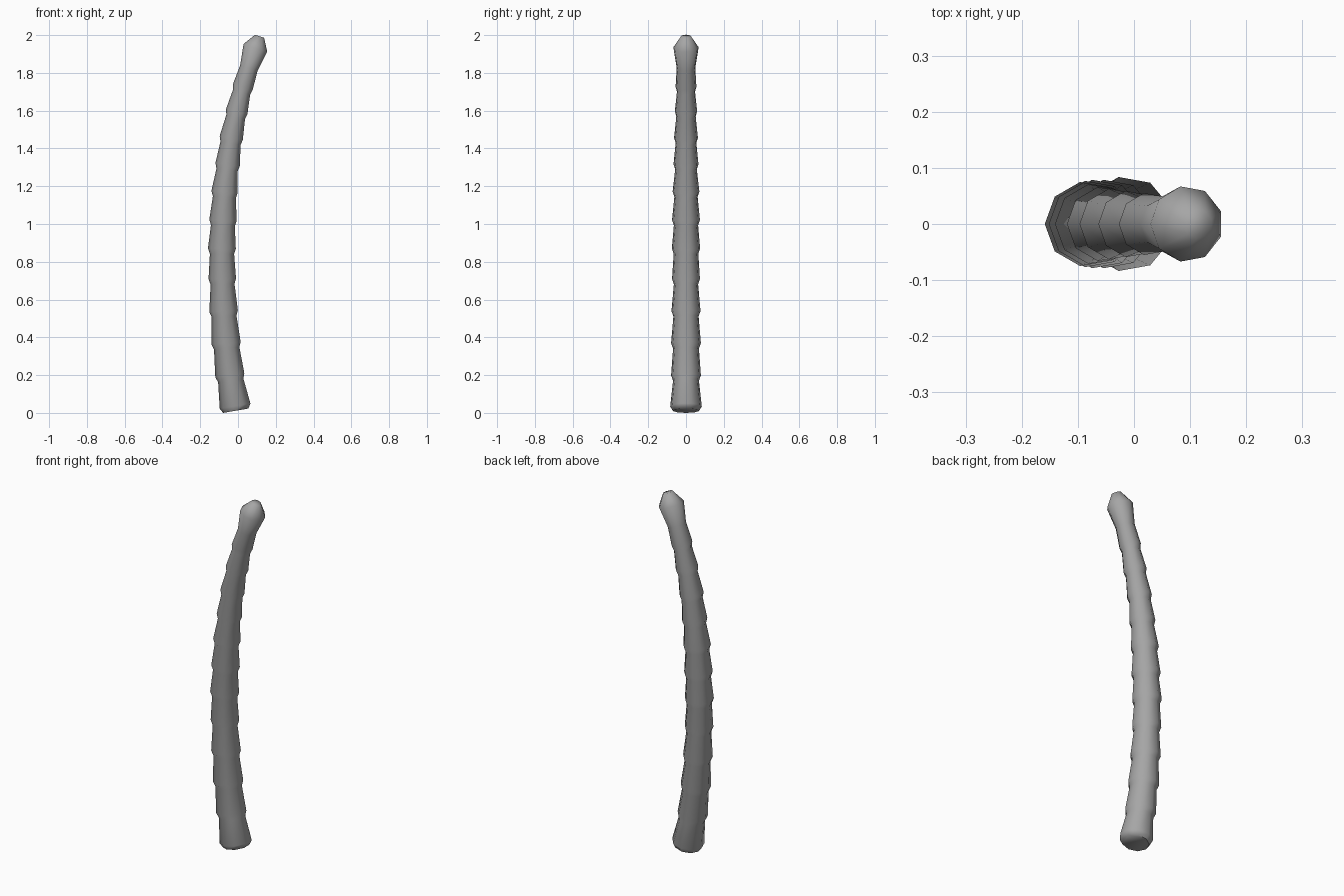
import bpy, bmesh, math
from mathutils import Vector

cube = bpy.data.objects.get("Cube")
if cube:
    bpy.data.objects.remove(cube)

SIDES = 9
# Flared growth rings up the curved stem: (centre x, centre z, radius)
base = (-0.013, 0.037, 0.085)
flares = [(-0.041, 0.20, 0.080), (-0.061, 0.37, 0.080), (-0.074, 0.54, 0.078),
          (-0.081, 0.71, 0.075), (-0.083, 0.87, 0.076), (-0.077, 1.02, 0.075),
          (-0.069, 1.17, 0.072), (-0.053, 1.315, 0.067), (-0.034, 1.455, 0.064),
          (-0.005, 1.595, 0.060), (0.027, 1.725, 0.056)]
neck = (0.059, 1.825, 0.050)
head = (0.094, 1.932, 0.068)
crown = (0.115, 1.994, 0.026)

# Profile: each segment tapers upward, then flares abruptly into the next ring
rings = [(-0.010, 0.012, 0.070), base]
prev = base
for x, z, r in flares:
    t = 1 - 0.028 / (z - prev[1])
    rings.append((prev[0] + (x - prev[0]) * t, z - 0.028, r * 0.87))
    rings.append((x, z, r))
    prev = (x, z, r)
rings += [neck, head, crown]


def axis_at(z):
    """Direction of the stem's centre line at height z."""
    line = [base] + flares + [neck, head, crown]
    below = [p for p in line if p[1] <= z - 0.04] or [line[0]]
    above = [p for p in line if p[1] >= z + 0.04] or [line[-1]]
    a, b = below[-1], above[0]
    return Vector((b[0] - a[0], 0, b[1] - a[1])).normalized()


# Stem skin: rings set square to the centre line and bridged
bm = bmesh.new()
loops = []
for x, z, r in rings:
    d = axis_at(z)
    across = Vector((d.z, 0, -d.x))
    loop = []
    for i in range(SIDES):
        a = math.pi + math.tau * i / SIDES
        p = Vector((x, 0, z)) + across * r * math.cos(a)
        p.y = r * math.sin(a)
        loop.append(bm.verts.new(p))
    loops.append(loop)
for lo, hi in zip(loops, loops[1:]):
    for i in range(SIDES):
        j = (i + 1) % SIDES
        bm.faces.new((lo[i], lo[j], hi[j], hi[i]))
bm.faces.new(loops[0][::-1])
bm.faces.new(loops[-1])

# Rest the foot on the ground
low = min(v.co.z for v in bm.verts)
bmesh.ops.translate(bm, verts=bm.verts, vec=(0, 0, -low))
bmesh.ops.recalc_face_normals(bm, faces=bm.faces)

mesh = bpy.data.meshes.new("palm_trunk")
bm.to_mesh(mesh)
bm.free()
trunk = bpy.data.objects.new("palm_trunk", mesh)
bpy.context.collection.objects.link(trunk)

# Plain grey bark
mat = bpy.data.materials.new("grey_bark")
mat.use_nodes = True
grey = (0.38, 0.38, 0.38, 1)
mat.diffuse_color = grey
mat.node_tree.nodes["Principled BSDF"].inputs["Base Color"].default_value = grey
mesh.materials.append(mat)

# Smooth bark with crisp foot edge
bpy.ops.object.select_all(action='DESELECT')
trunk.select_set(True)
bpy.context.view_layer.objects.active = trunk
bpy.ops.object.shade_smooth_by_angle(angle=math.radians(60))
